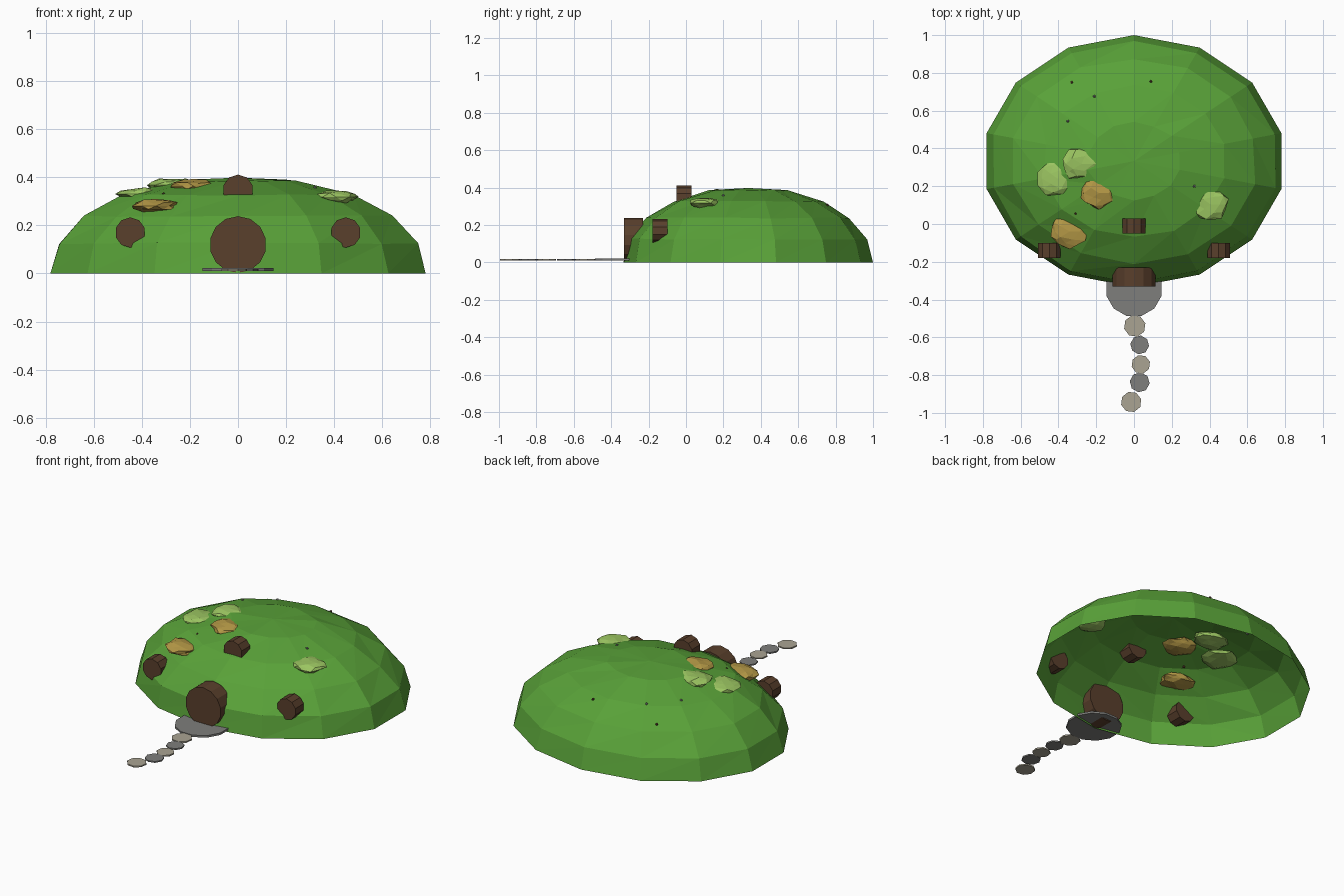
import bpy, bmesh, math, random
from mathutils import Vector, Matrix

if "Cube" in bpy.data.objects:
    bpy.data.objects.remove(bpy.data.objects["Cube"])

random.seed(4)
CENTRE_Y = 0.333


def material(name, rgb):
    m = bpy.data.materials.new(name)
    m.diffuse_color = (*rgb, 1)
    m.use_nodes = True
    m.node_tree.nodes["Principled BSDF"].inputs["Base Color"].default_value = m.diffuse_color
    return m


GRASS = material("grass", (0.10, 0.36, 0.04))
LEAF = material("light_leaf", (0.33, 0.56, 0.12))
GOLD = material("gold_leaf", (0.45, 0.31, 0.06))
WOOD = material("wood", (0.10, 0.05, 0.025))
GREY = material("grey_stone", (0.21, 0.21, 0.20))
TAN = material("tan_stone", (0.40, 0.37, 0.29))


def make(name, bm, mat):
    bmesh.ops.recalc_face_normals(bm, faces=bm.faces[:])
    mesh = bpy.data.meshes.new(name)
    bm.to_mesh(mesh)
    bm.free()
    mesh.materials.append(mat)
    ob = bpy.data.objects.new(name, mesh)
    bpy.context.collection.objects.link(ob)
    return ob


def disc(name, sides, radius, depth, centre, mat, upright=False, spin=0.0):
    """Solid prism, lying flat or upright with its round face towards -y."""
    bm = bmesh.new()
    m = Matrix.Rotation(spin, 4, 'Z')
    if upright:
        m = Matrix.Rotation(math.pi / 2, 4, 'X') @ m
    bmesh.ops.create_cone(bm, cap_ends=True, segments=sides, radius1=radius,
                          radius2=radius, depth=depth,
                          matrix=Matrix.Translation(centre) @ m)
    return make(name, bm, mat)


def blob(name, centre, size, mat, jitter, detail=1):
    """Flattened, irregular faceted lump."""
    bm = bmesh.new()
    bmesh.ops.create_icosphere(bm, subdivisions=detail, radius=1)
    for v in bm.verts:
        k = 1 + random.uniform(-jitter, jitter)
        v.co = Vector(centre) + Vector(c * s * k for c, s in zip(v.co, size))
    return make(name, bm, mat)


# Hill: 14-sided open dome, slightly uneven
SIDES = 14
profile = [(1, 0), (0.96, 0.125), (0.815, 0.238), (0.605, 0.325), (0.31, 0.386)]
bm = bmesh.new()
rings = []
for i, (r, z) in enumerate(profile):
    ring = []
    for k in range(SIDES):
        a = math.pi / 2 + 2 * math.pi * k / SIDES
        j = random.uniform(-0.008, 0.008) if i else 0
        ring.append(bm.verts.new(((0.8 * r + j) * math.cos(a),
                                  CENTRE_Y + (0.667 * r + j) * math.sin(a), z + j / 2)))
    rings.append(ring)
top = bm.verts.new((0, CENTRE_Y, 0.398))
for low, high in zip(rings, rings[1:]):
    for k in range(SIDES):
        n = (k + 1) % SIDES
        bm.faces.new((low[k], low[n], high[n]))
        bm.faces.new((low[k], high[n], high[k]))
for k in range(SIDES):
    bm.faces.new((rings[-1][k], rings[-1][(k + 1) % SIDES], top))
make("hill", bm, GRASS)

# Round door and windows
disc("door", 14, 0.118, 0.1, (0, -0.281, 0.12), WOOD, True)
for name, x, y, z in [("left_window", -0.448, -0.14, 0.17),
                      ("right_window", 0.448, -0.14, 0.17),
                      ("upper_window", 0, -0.01, 0.348)]:
    disc(name, 10, 0.063, 0.08, (x, y, z), WOOD, True)

# Doorstep and stepping stones
disc("doorstep", 12, 0.152, 0.012, (0, -0.34, 0.016), GREY, spin=math.pi / 12)
stones = [(0.004, -0.54, 0.058), (0.03, -0.64, 0.05), (0.036, -0.743, 0.05),
          (0.03, -0.838, 0.053), (-0.015, -0.942, 0.055)]
for i, (x, y, r) in enumerate(stones):
    disc(f"path_stone_{i + 1}", 8, r, 0.008, (x, y, 0.015),
         GREY if i % 2 else TAN, spin=0.25 + 0.4 * i)

# Shrub patches on the slope
patches = [(-0.405, 0.24, 0.33, 0.098, 0.1, LEAF), (-0.277, 0.318, 0.367, 0.106, 0.085, LEAF),
           (-0.185, 0.163, 0.363, 0.09, 0.082, GOLD), (-0.34, -0.04, 0.281, 0.105, 0.085, GOLD),
           (0.407, 0.103, 0.318, 0.09, 0.085, LEAF)]
for i, (x, y, z, sx, sy, mat) in enumerate(patches):
    blob(f"shrub_patch_{i + 1}", (x, y, z), (sx, sy, 0.028), mat, 0.15, 2)

# Tiny pebbles scattered over the hill
pebbles = [(-0.33, 0.75), (-0.21, 0.675), (0.09, 0.755),
           (-0.35, 0.545), (-0.31, 0.055), (0.32, 0.2)]
for i, (x, y) in enumerate(pebbles):
    z = 0.4 * math.sqrt(1 - (x / 0.8) ** 2 - ((y - CENTRE_Y) / 0.667) ** 2)
    blob(f"pebble_{i + 1}", (x, y, z), (0.008,) * 3, (WOOD, GREY)[i % 2], 0.1)
